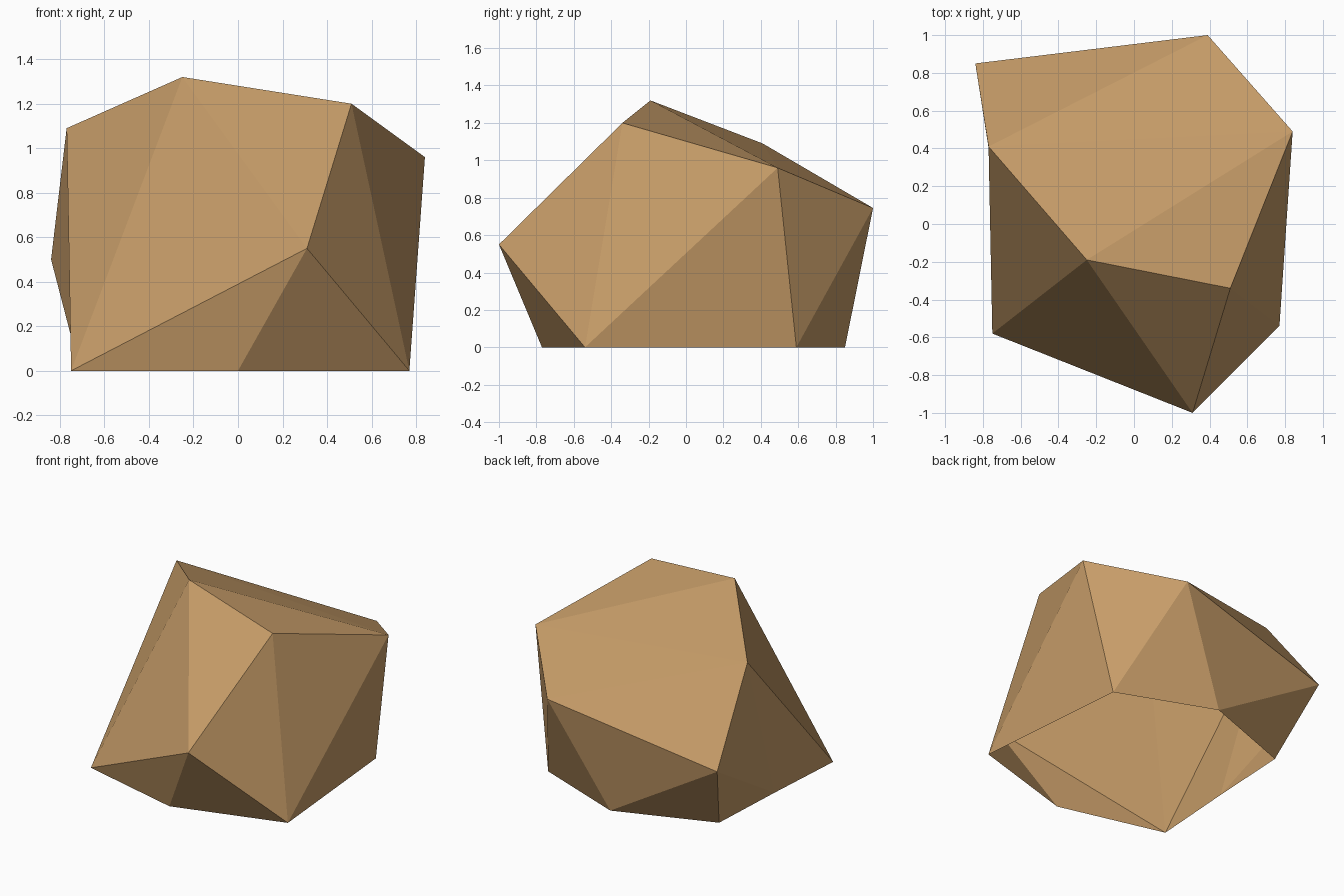
import bpy
import bmesh

if "Cube" in bpy.data.objects:
    bpy.data.objects.remove(bpy.data.objects["Cube"])

# Low-poly boulder: hollow shell, open underneath, flat facets.
# Corner points, grouped by level
crown = {"E": (-0.25, -0.19, 1.32), "D": (0.51, -0.34, 1.20),
         "C": (0.84, 0.49, 0.96), "F": (-0.77, 0.41, 1.09)}
waist = {"A": (-0.84, 0.85, 0.50), "B": (0.39, 1.00, 0.745),
         "I": (0.31, -1.00, 0.55)}
ground = {"G": (-0.75, -0.58), "J": (0.0, -0.77), "H": (0.77, -0.54),
          "K": (0.67, 0.59), "L": (0.0, 0.85), "M": (-0.68, 0.60),
          "N": (-0.71, 0.02)}

# Facets by corner letter: top, front, right, back, left
facets = ("FEC FCB FBA EDC "
          "EGI EID GJI JHI "
          "DIH DHC CHK "
          "CKB BKL BLA ALM "
          "AMN ANF FNG FGE").split()

bm = bmesh.new()
corner = {k: bm.verts.new(p) for k, p in {**crown, **waist}.items()}
corner.update({k: bm.verts.new((x, y, 0)) for k, (x, y) in ground.items()})
faces = [bm.faces.new([corner[k] for k in f]) for f in facets]
bmesh.ops.recalc_face_normals(bm, faces=bm.faces[:])
bm.normal_update()
if faces[0].normal.z < 0:  # keep the top facing up
    bmesh.ops.reverse_faces(bm, faces=bm.faces[:])

mesh = bpy.data.meshes.new("boulder")
bm.to_mesh(mesh)
bm.free()

# Sandstone colour
stone = bpy.data.materials.new("sandstone")
stone.diffuse_color = (0.565, 0.332, 0.138, 1)
stone.use_nodes = True
stone.node_tree.nodes["Principled BSDF"].inputs["Base Color"].default_value = stone.diffuse_color
mesh.materials.append(stone)

boulder = bpy.data.objects.new("boulder", mesh)
bpy.context.collection.objects.link(boulder)
